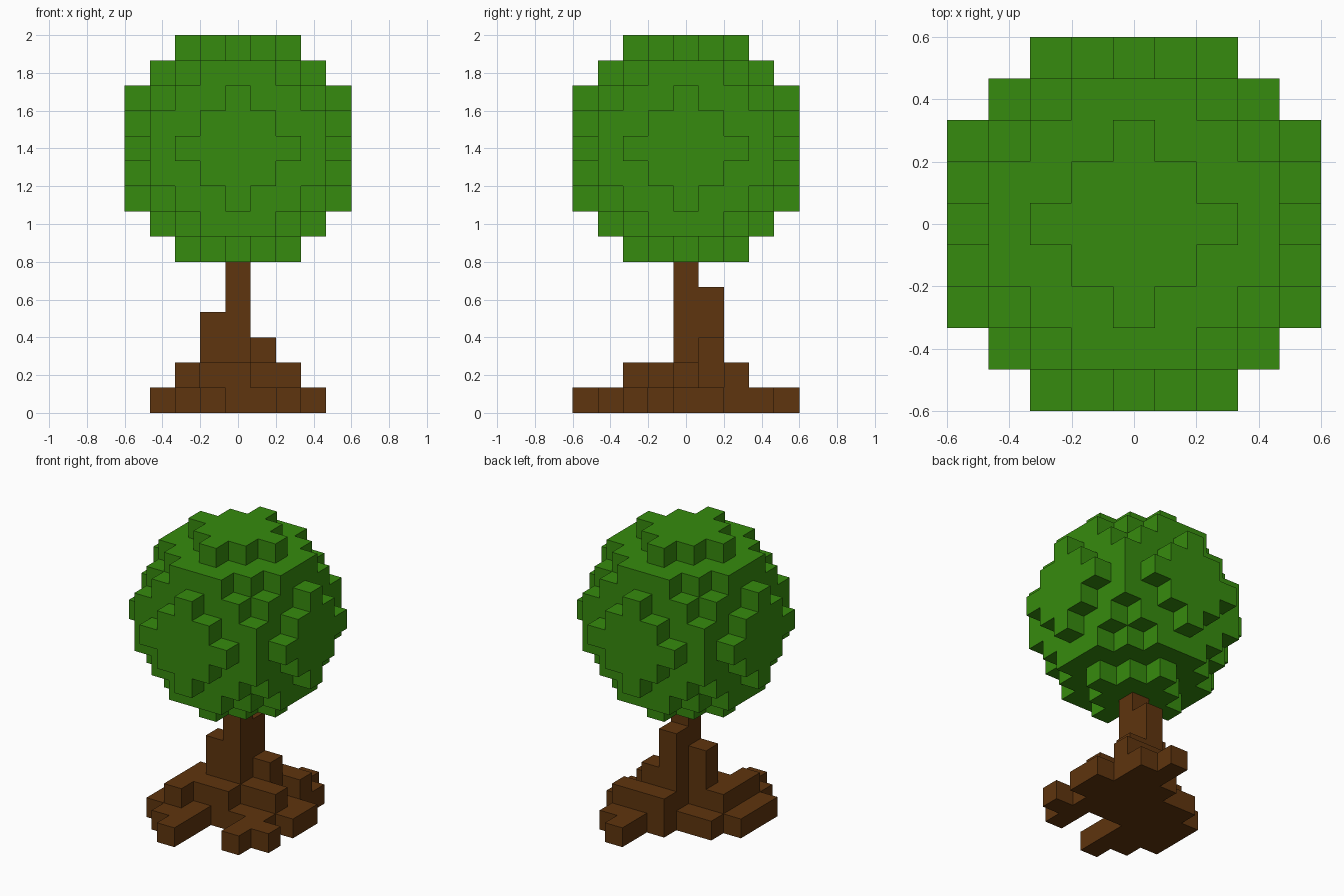
import bpy
import bmesh
from mathutils import Vector

cube = bpy.data.objects.get("Cube")
if cube:
    bpy.data.objects.remove(cube, do_unlink=True)

U = 2 / 15  # edge length of one block


def make_material(name, rgb):
    mat = bpy.data.materials.new(name)
    mat.use_nodes = True
    mat.diffuse_color = (*rgb, 1)
    bsdf = mat.node_tree.nodes["Principled BSDF"]
    bsdf.inputs["Base Color"].default_value = (*rgb, 1)
    bsdf.inputs["Roughness"].default_value = 0.9
    return mat


def build_blocks(name, cells, mat):
    """Join grid cells into one shell, keeping only the exposed faces."""
    bm = bmesh.new()
    corners = {}

    def vert(p):
        key = tuple(round(2 * c) for c in p)
        if key not in corners:
            corners[key] = bm.verts.new(p * U)
        return corners[key]

    axes = [Vector((1, 0, 0)), Vector((0, 1, 0)), Vector((0, 0, 1))]
    for cell in cells:
        centre = Vector(cell) + Vector((0, 0, 0.5))
        for a in range(3):
            for s in (1, -1):
                n = axes[a] * s
                if tuple(round(c) for c in Vector(cell) + n) in cells:
                    continue
                u = axes[(a + 1) % 3] / 2
                v = axes[(a + 2) % 3] / 2 * s
                mid = centre + n / 2
                bm.faces.new([vert(mid + d) for d in (-u - v, u - v, u + v, -u + v)])
    mesh = bpy.data.meshes.new(name)
    bm.to_mesh(mesh)
    bm.free()
    mesh.materials.append(mat)
    obj = bpy.data.objects.new(name, mesh)
    bpy.context.collection.objects.link(obj)
    return obj


leaf_green = make_material("leaf green", (0.037, 0.258, 0.0044))
bark_brown = make_material("bark brown", (0.114, 0.035, 0.0044))

# Crown: a ball of blocks
R = range(-4, 5)
crown = {(x, y, z + 10) for x in R for y in R for z in R
         if x * x + y * y + z * z <= 20}
build_blocks("crown", crown, leaf_green)

# Trunk and roots: per layer, rows of y: x positions
layers = [
    {-4: [-1], -3: [-2, -1, 2], -2: [-3, -2, -1, 2, 3], -1: range(-3, 3),
     0: range(-3, 4), 1: range(-2, 4), 2: [0, 1, 2], 3: [1, 2], 4: [1]},
    {-2: [-2], -1: [-2, -1, 0], 0: range(-2, 3), 1: [0, 1], 2: [0, 1, 2]},
    {0: [-1, 0], 1: [0, 1]},
    {0: [-1, 0], 1: [0]},
    {0: [0], 1: [0]},
    {0: [0]},
]
trunk = {(x, y, z) for z, rows in enumerate(layers)
         for y, xs in rows.items() for x in xs}
build_blocks("trunk_and_roots", trunk, bark_brown)
